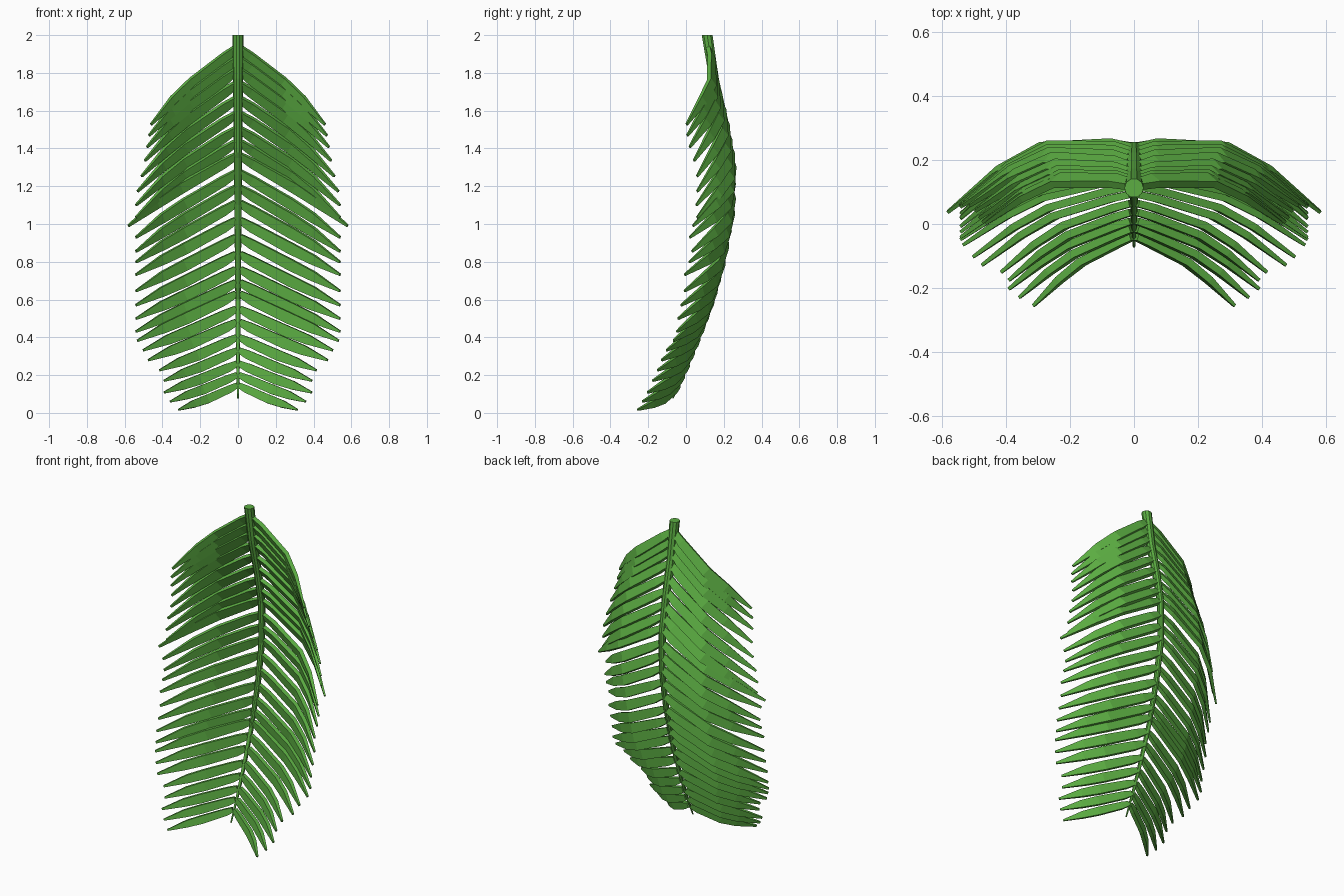
import bpy, bmesh, math
from mathutils import Vector

if "Cube" in bpy.data.objects:
    bpy.data.objects.remove(bpy.data.objects["Cube"])

green = bpy.data.materials.new("leaf_green")
green.diffuse_color = (0.106, 0.42, 0.055, 1)
green.use_nodes = True
green.node_tree.nodes["Principled BSDF"].inputs["Base Color"].default_value = green.diffuse_color

# Stem path: z, y, radius
STEM = [(2.0, .112, .03), (1.77, .148, .027), (1.55, .200, .024), (1.35, .236, .021),
        (1.1, .238, .019), (.85, .198, .017), (.6, .135, .014), (.4, .066, .012),
        (.22, -.005, .009), (.075, -.07, .004)]
# Leaflet size along the stem: base z, sideways reach, reach along stem, droop
SIZE = [(1.93, .46, .38, .18), (1.70, .50, .37, .20), (1.55, .54, .37, .22), (1.42, .54, .36, .23),
        (1.36, .58, .35, .23), (1.28, .54, .34, .22), (1.0, .54, .32, .18), (.65, .54, .30, .13),
        (.47, .47, .26, .145), (.37, .39, .23, .14), (.24, .39, .22, .14), (.14, .31, .205, .145)]
BASES = [1.93, 1.87, 1.81, 1.74, 1.66, 1.58, 1.50, 1.43, 1.36, 1.27, 1.19, 1.11,
         1.02, .93, .84, .76, .69, .63, .55, .48, .40, .33, .26, .20, .145]
# Leaflet profile: sideways, along, droop fractions, half width, half thickness
PROFILE = [(.02, 0, 0, .018, .011), (.14, .12, -.03, .026, .012), (.52, .48, .08, .030, .012),
           (.74, .70, .42, .026, .011), (1, 1, 1, .006, .005)]


def lookup(table, z):
    for a, b in zip(table, table[1:]):
        if z >= b[0]:
            break
    f = min(1, max(0, (a[0] - z) / (a[0] - b[0])))
    return [p + (q - p) * f for p, q in zip(a[1:], b[1:])]


def loft(bm, rings):
    loops = [[bm.verts.new(p) for p in r] for r in rings]
    n = len(loops[0])
    for a, b in zip(loops, loops[1:]):
        for i in range(n):
            j = (i + 1) % n
            bm.faces.new((a[i], a[j], b[j], b[i]))
    bm.faces.new(loops[0][::-1])
    bm.faces.new(loops[-1])


def finish(bm, name):
    bmesh.ops.recalc_face_normals(bm, faces=bm.faces)
    me = bpy.data.meshes.new(name)
    bm.to_mesh(me)
    bm.free()
    me.materials.append(green)
    ob = bpy.data.objects.new(name, me)
    bpy.context.collection.objects.link(ob)
    return ob


# Central stem
bm = bmesh.new()
loft(bm, [[(r * math.cos(math.tau * i / 10), y + r * math.sin(math.tau * i / 10), z)
           for i in range(10)] for z, y, r in STEM])
finish(bm, "stem")

# Leaflets of one side, each a bent tapering blade, mirrored across x
bm = bmesh.new()
TILT = math.radians(25)
for z in BASES:
    reach, along, droop = lookup(SIZE, z)
    dy = lookup(STEM, z - .08)[0] - lookup(STEM, z + .06)[0]
    if z < .16:
        dy = -.063
    T = Vector((0, dy, -.14)).normalized()
    N = Vector((0, -T.z, T.y))
    base = Vector((0, lookup(STEM, z)[0], z))
    # Lower leaflets droop sooner along their length
    early = min(1, max(0, (.8 - z) / .6)) * .22
    pts = [base + Vector((fx * reach, 0, 0)) + T * (ft * along)
           - N * ((fn + early * math.sin(math.pi * fx)) * droop)
           for fx, ft, fn, _, _ in PROFILE]
    face = N * math.cos(TILT) - T * math.sin(TILT)
    size = .3 + .7 * min(1, reach / .46)
    rings = []
    for i, p in enumerate(pts):
        d = (pts[min(i + 1, len(pts) - 1)] - pts[max(i - 1, 0)]).normalized()
        w = face.cross(d).normalized()
        n = d.cross(w)
        w, n = w * PROFILE[i][3] * size, n * PROFILE[i][4]
        rings.append([p + w + n, p - w + n, p - w - n, p + w - n])
    loft(bm, rings)
leaflets = finish(bm, "leaflets")
mirror = leaflets.modifiers.new("mirror", 'MIRROR')
mirror.use_mirror_merge = False
